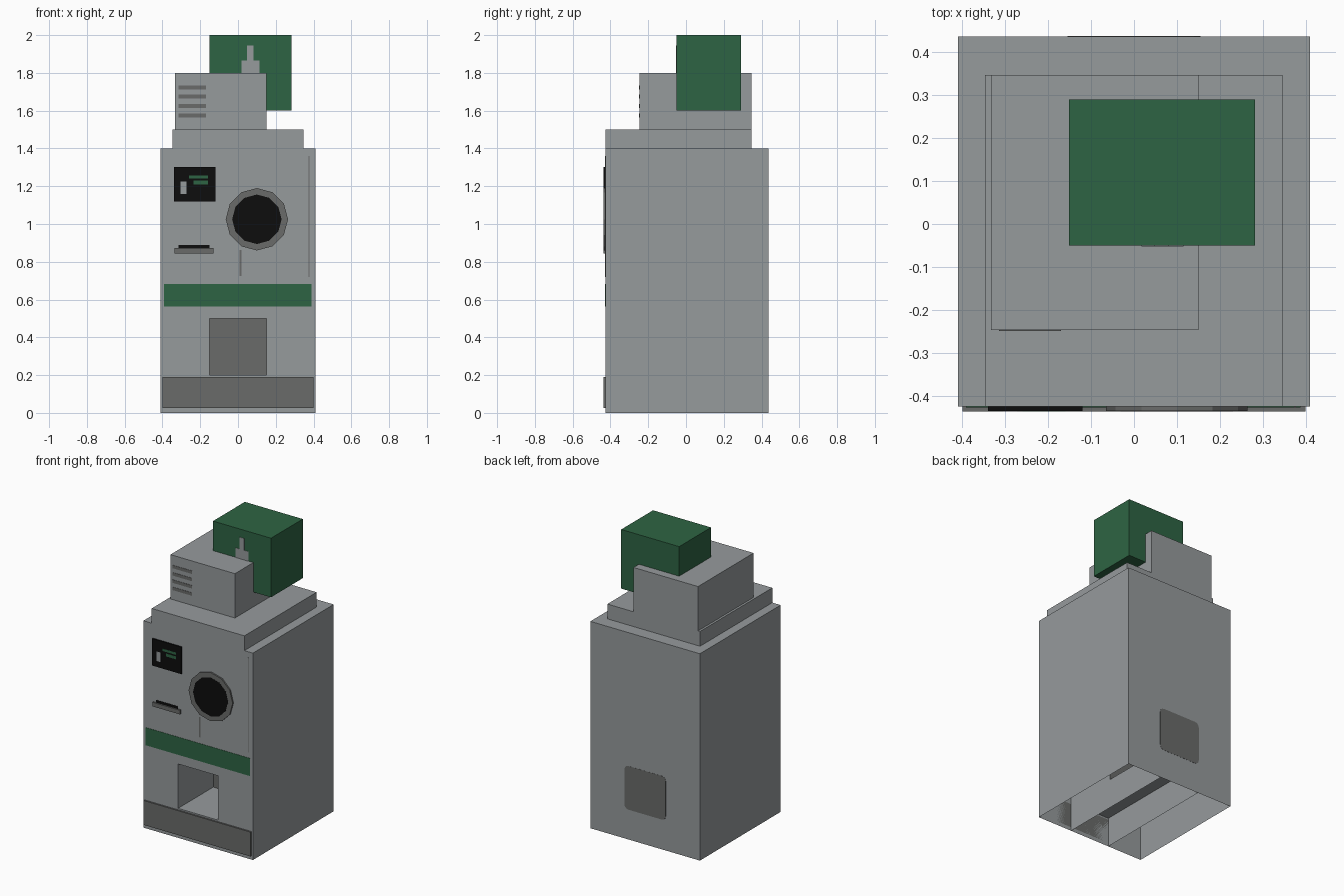
import bpy, bmesh, math

if "Cube" in bpy.data.objects:
    bpy.data.objects.remove(bpy.data.objects["Cube"])

def mat(name, r, g, b):
    m = bpy.data.materials.new(name)
    m.diffuse_color = (r, g, b, 1)
    m.use_nodes = True
    m.node_tree.nodes["Principled BSDF"].inputs["Base Color"].default_value = m.diffuse_color
    return m

GREY = mat("light_grey", .305, .325, .335)
DARK = mat("dark_grey", .143, .147, .143)
GREEN = mat("green", .027, .127, .056)
BLACK = mat("black", .004, .004, .004)

FRONT, BACK = -.426, .437          # body front and back planes
PROUD = -.437                      # front of raised fittings

def finish(name, bm, *mats):
    me = bpy.data.meshes.new(name)
    bm.to_mesh(me)
    bm.free()
    for m in mats:
        me.materials.append(m)
    ob = bpy.data.objects.new(name, me)
    bpy.context.collection.objects.link(ob)
    return ob

def box(name, m, x0, x1, y0, y1, z0, z1):
    bm = bmesh.new()
    bmesh.ops.create_cube(bm, size=1)
    for v in bm.verts:
        v.co = (x1 if v.co.x > 0 else x0, y1 if v.co.y > 0 else y0, z1 if v.co.z > 0 else z0)
    return finish(name, bm, m)

def plate(name, m, x0, x1, z0, z1, face=FRONT, t=.002):
    """Thin painted detail on a front-facing plane."""
    return box(name, m, x0, x1, face - t, face + .0005, z0, z1)

def prism(name, m, pts, y0, y1):
    """Extrude an x-z outline along y."""
    bm = bmesh.new()
    f = bm.faces.new([bm.verts.new((x, y0, z)) for x, z in pts])
    r = bmesh.ops.extrude_face_region(bm, geom=[f])
    for v in r["geom"]:
        if isinstance(v, bmesh.types.BMVert):
            v.co.y = y1
    bmesh.ops.recalc_face_normals(bm, faces=bm.faces)
    return finish(name, bm, m)

def ngon(cx, cz, r, n=12):
    return [(cx + r * math.sin(2 * math.pi * i / n), cz + r * math.cos(2 * math.pi * i / n)) for i in range(n)]

# Cabinet: shell open underneath, with a delivery bay cut into the front
W, H, B, Z0, Z1, DEEP = .41, 1.4, .15, .2, .5, -.05
bm = bmesh.new()
def quad(*pts, mi=0):
    f = bm.faces.new([bm.verts.new(p) for p in pts])
    f.material_index = mi
xs, zs = (-W, -B, B, W), (0, Z0, Z1, H)
for i in range(3):
    for j in range(3):
        if (i, j) != (1, 1):
            a, b, c, d = xs[i], xs[i + 1], zs[j], zs[j + 1]
            quad((a, FRONT, c), (b, FRONT, c), (b, FRONT, d), (a, FRONT, d))
quad((W, BACK, 0), (-W, BACK, 0), (-W, BACK, H), (W, BACK, H))
quad((-W, FRONT, H), (W, FRONT, H), (W, BACK, H), (-W, BACK, H))
quad((W, FRONT, 0), (W, BACK, 0), (W, BACK, H), (W, FRONT, H))
quad((-W, BACK, 0), (-W, FRONT, 0), (-W, FRONT, H), (-W, BACK, H))
# bay floor, ceiling, dark rear wall, side walls and the partitions below
quad((-B, FRONT, Z0), (B, FRONT, Z0), (B, BACK, Z0), (-B, BACK, Z0))
quad((-B, DEEP, Z1), (B, DEEP, Z1), (B, FRONT, Z1), (-B, FRONT, Z1))
quad((-B, DEEP, Z0), (B, DEEP, Z0), (B, DEEP, Z1), (-B, DEEP, Z1), mi=1)
quad((-B, FRONT, Z0), (-B, DEEP, Z0), (-B, DEEP, Z1), (-B, FRONT, Z1))
quad((B, DEEP, Z0), (B, FRONT, Z0), (B, FRONT, Z1), (B, DEEP, Z1))
quad((-B, FRONT, 0), (-B, BACK, 0), (-B, BACK, Z0), (-B, FRONT, Z0))
quad((B, BACK, 0), (B, FRONT, 0), (B, FRONT, Z0), (B, BACK, Z0))
bmesh.ops.remove_doubles(bm, verts=bm.verts, dist=1e-5)
finish("cabinet", bm, GREY, DARK)

# Stacked top units
box("top_step", GREY, -.348, .346, FRONT, .347, H, 1.5)
box("upper_unit", GREY, -.333, .15, -.247, .347, 1.5, 1.8)
box("green_tank", GREEN, -.152, .282, -.05, .29, 1.6, 2.0)

# Stepped bottle-shaped mark on the tank
plate("tank_mark_base", GREY, .018, .115, 1.8, 1.865, face=-.05)
plate("tank_mark_neck", GREY, .047, .082, 1.865, 1.945, face=-.05)

# Vent slits
for i in range(4):
    z = 1.565 + i * .0493
    plate(f"vent_slit_{i + 1}", DARK, -.315, -.17, z, z + .021, face=-.247)

# Display with its readout marks
box("display", BLACK, -.34, -.12, PROUD + .001, FRONT, 1.12, 1.302)
plate("display_icon", GREY, -.305, -.273, 1.16, 1.225, face=PROUD + .001, t=.001)
plate("display_line_upper", GREEN, -.26, -.16, 1.24, 1.256, face=PROUD + .001, t=.001)
plate("display_line_lower", GREEN, -.235, -.16, 1.21, 1.23, face=PROUD + .001, t=.001)

# Round porthole
prism("porthole_ring", DARK, ngon(.1, 1.025, .165), PROUD + .001, FRONT)
prism("porthole_glass", BLACK, ngon(.1, 1.025, .131), PROUD, PROUD + .002)

# Card slot
box("slot_lip", DARK, -.335, -.13, PROUD, FRONT, .845, .873)
plate("slot_opening", BLACK, -.315, -.15, .873, .89)

# Seams, band and kick plate
plate("door_seam", DARK, .373, .378, .72, 1.36)
plate("handle_line", DARK, .008, .018, .725, .862)
plate("green_band", GREEN, -.392, .388, .563, .683)
box("kick_plate", DARK, -.4, .4, PROUD, FRONT, .025, .19)

# Rear hatch with rounded corners
pts = []
for k, (cx, cz) in enumerate([(.125, .467), (-.125, .467), (-.125, .232), (.125, .232)]):
    for s in range(4):
        a = math.pi / 2 * k + math.pi / 6 * s
        pts.append((cx + .03 * math.cos(a), cz + .03 * math.sin(a)))
prism("rear_hatch", DARK, pts, BACK - .0005, BACK + .001)
